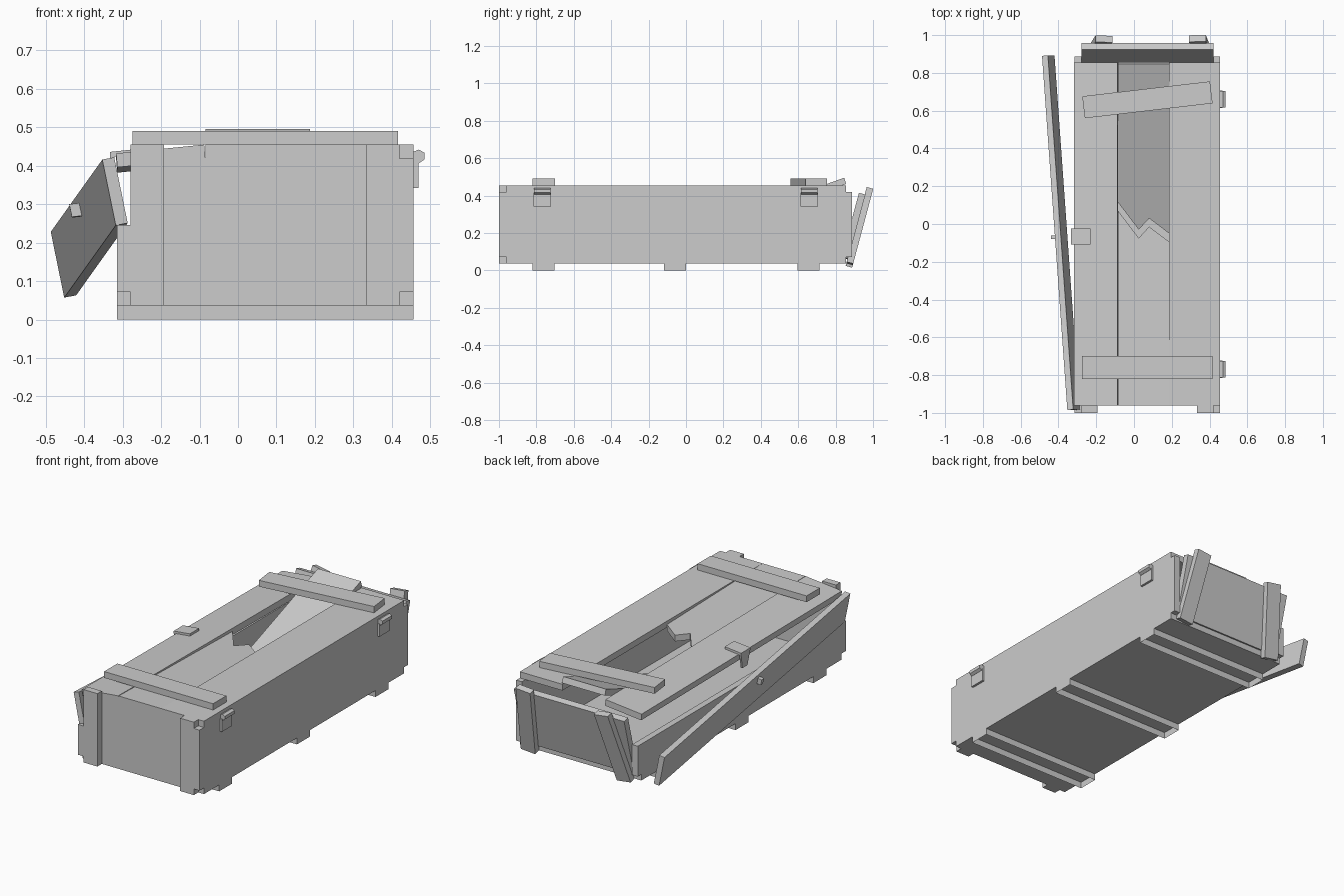
import bpy, bmesh
from math import radians
from mathutils import Vector, Matrix

cube = bpy.data.objects.get("Cube")
if cube:
    bpy.data.objects.remove(cube, do_unlink=True)

GREY = (0.604, 0.604, 0.604, 1)
mat = bpy.data.materials.new("plain grey")
mat.use_nodes = True
mat.diffuse_color = GREY
mat.node_tree.nodes["Principled BSDF"].inputs["Base Color"].default_value = GREY

T = 0.036  # board thickness


def solid(name, outline, sweep, open_end=False):
    """Board made by sweeping a flat outline along a vector."""
    bm = bmesh.new()
    face = bm.faces.new([bm.verts.new(p) for p in outline])
    ext = bmesh.ops.extrude_face_region(bm, geom=[face], use_keep_orig=True)
    moved = [g for g in ext["geom"] if isinstance(g, bmesh.types.BMVert)]
    bmesh.ops.translate(bm, verts=moved, vec=Vector(sweep))
    bmesh.ops.recalc_face_normals(bm, faces=bm.faces)
    if open_end:
        end = [f for f in bm.faces if all(v in moved for v in f.verts)]
        bmesh.ops.delete(bm, geom=end, context="FACES_ONLY")
    mesh = bpy.data.meshes.new(name)
    bm.to_mesh(mesh)
    bm.free()
    mesh.materials.append(mat)
    obj = bpy.data.objects.new(name, mesh)
    bpy.context.collection.objects.link(obj)
    return obj


def slab(name, corner, u, v, w):
    """Leaning board from one corner and its three edge vectors."""
    c, u, v = Vector(corner), Vector(u), Vector(v)
    return solid(name, [c, c + u, c + u + v, c + v], w)


def box(name, x0, x1, y0, y1, z0, z1):
    return slab(name, (x0, y0, z0), (x1 - x0, 0, 0), (0, y1 - y0, 0), (0, 0, z1 - z0))


# Crate extents
XL, XR = -0.315, 0.456
YF, YB = -0.96, 0.855
BASE, TOP = 0.037, 0.455

# Floor, with hollow runners open at the bottom
box("floor", XL, XR, YF, YB, BASE, 0.072)
for i, y in enumerate((-0.822, -0.117, 0.595)):
    solid(f"runner_{i + 1}", [(XL, y, BASE), (XR, y, BASE),
                              (XR, y + 0.118, BASE), (XL, y + 0.118, BASE)],
          (0, 0, -BASE), open_end=True)

# Side walls; the upper half of one has come off
box("intact_side_wall", XR - T, XR, -1, 0.887, 0.072, TOP - T)
box("broken_side_wall", XL, XL + T, -1, 0.887, 0.072, 0.246)
slab("fallen_side_plank", (-0.318, -0.985, 0.245), (-0.035, 0, 0.171),
     (-0.134, 1.875, -0.188), (0.031, 0.003, 0.006))
slab("plank_staple", (-0.432, -0.08, 0.267), (-0.007, 0, 0.033),
     (0, 0.02, -0.002), (0.026, 0, 0.003))

# Front end
box("front_panel", XL + T, XR - T, YF, YF + T, 0.072, TOP - T)
for name, x in (("front_post_right", XL + T), ("front_post_left", 0.333)):
    box(name, x, x + 0.087, -1, YF, BASE, TOP)

# Back end, leaning outward with loosened posts
lean = Matrix.Rotation(radians(-15), 3, "X")
up, out = lean @ Vector((0, 0, 1)), lean @ Vector((0, T, 0))
slab("back_panel", (XL + T, 0.834, 0.077), (0.7, 0, 0), up * 0.35, out)
for name, x, shift in (("back_post_right", -0.273, 0.07), ("back_post_left", 0.332, -0.042)):
    slab(name, (x, 0.857, 0.038), up * 0.414 + Vector((shift, 0, 0)),
         Vector((0.09, 0, 0)) - up * shift * 0.2, out)

# Lid boards: one intact, one sagging, one snapped in the middle
box("lid_board_left", 0.186, XR, YF, YB, TOP - T, TOP)
slab("lid_board_sagging", (-0.088, YF, TOP), (-0.229, 0, -0.023),
     (0, YB - YF, -0.014), (0.003, 0, -T))
jag = [(-0.085, 0.115), (0.025, -0.03), (0.08, 0.03), (0.186, -0.05)]


def dipped(x, y):
    return (x, y, TOP - 0.023 * (y - YF))


def sunk(x, y):
    return (x, y, 0.496 - 0.36 * (0.846 - y))


solid("lid_board_snapped_front",
      [dipped(0.186, YF), dipped(-0.085, YF)] + [dipped(x, y - 0.044) for x, y in jag],
      (0, 0, -T))
solid("lid_board_snapped_back",
      [sunk(0.187, 0.846), sunk(-0.085, 0.846)] + [sunk(x, y) for x, y in jag],
      (0, 0.011, -0.033))

# Battens across the lid, the rear one knocked askew
box("lid_batten_front", -0.275, 0.416, -0.82, -0.70, TOP, TOP + T)
slab("lid_batten_back", (-0.26, 0.56, TOP), (0.676, 0.079, 0),
     (-0.014, 0.116, 0), (0, 0, T))

# Hinges on the intact side
knuckle = [(0.455, 0.412), (0.455, 0.436), (0.47, 0.442), (0.485, 0.434),
           (0.485, 0.416), (0.47, 0.406)]
for name, y in (("front", -0.815), ("back", 0.613)):
    box(f"hinge_plate_{name}", XR, XR + 0.013, y, y + 0.093, 0.342, 0.415)
    solid(f"hinge_knuckle_{name}", [(x, y + 0.003, z) for x, z in knuckle], (0, 0.087, 0))

# Hasp on the sagging board, with a tapered strap hanging down
slab("hasp_plate", (-0.333, -0.108, 0.422), (0.103, 0, 0.011), (0, 0.085, 0), (0, 0, 0.014))
solid("hasp_strap", [(-0.333, -0.108, 0.43), (-0.333, -0.023, 0.43),
                     (-0.328, -0.043, 0.342), (-0.328, -0.088, 0.342)], (0.011, 0, 0))
